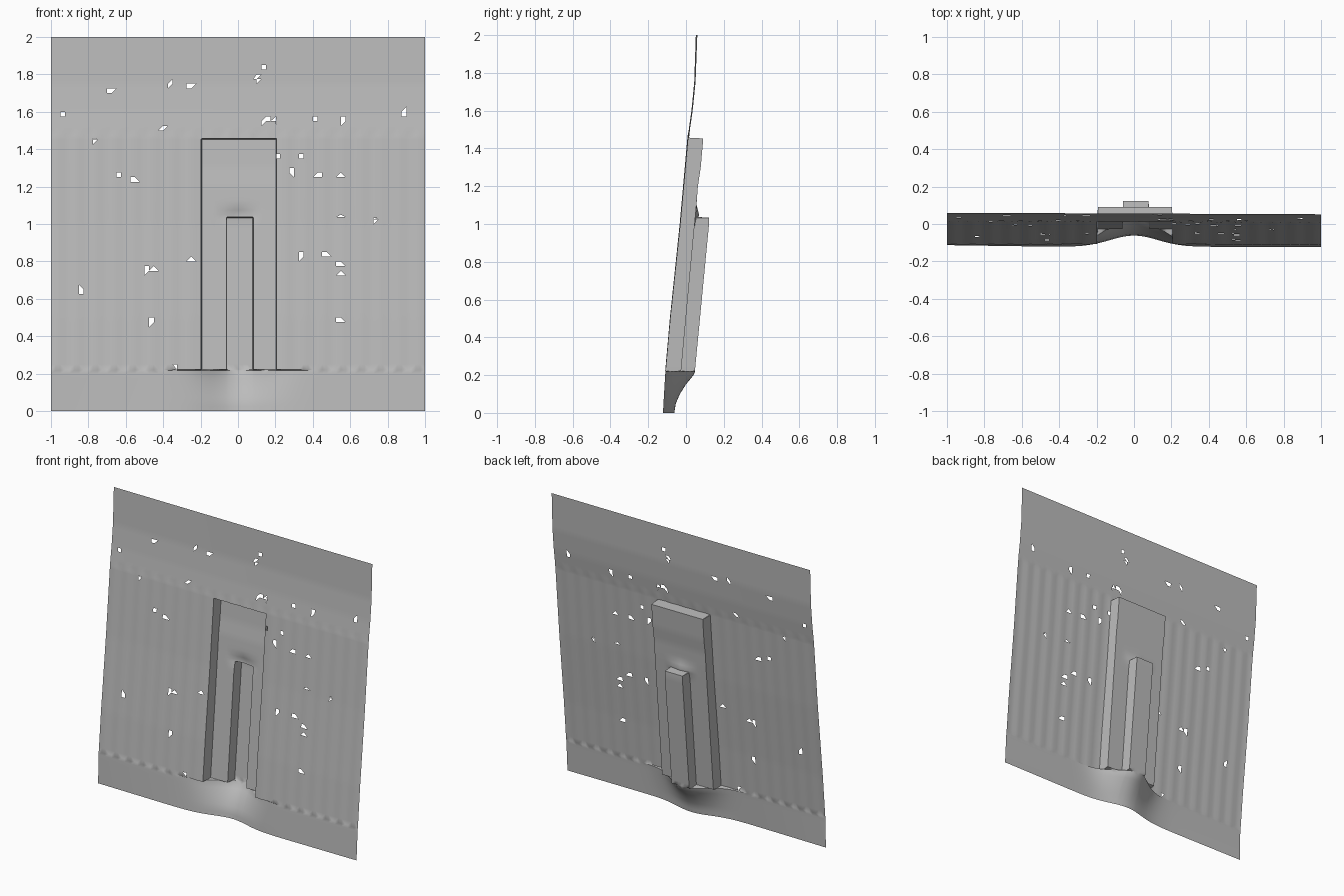
import bpy
import bmesh
import math
import random
from mathutils import Vector

random.seed(4)
cube = bpy.data.objects.get("Cube")
if cube:
    bpy.data.objects.remove(cube)

# Plain grey plaster
grey = bpy.data.materials.new("plain grey")
grey.use_nodes = True
colour = (0.5, 0.5, 0.5, 1)
grey.diffuse_color = colour
grey.node_tree.nodes["Principled BSDF"].inputs["Base Color"].default_value = colour

SILL = 0.22
OUTER = (-0.195, 0.205, 1.455)   # left edge, right edge, top
INNER = (-0.06, 0.08, 1.035)
GAP = 0.002


def interpolate(points, t):
    """Smoothly follow a short profile of (position, value) points."""
    for (a, va), (b, vb) in zip(points, points[1:]):
        if t <= b:
            return va + (vb - va) * max(0, (t - a) / (b - a))
    return points[-1][1]


def inside(box, x, z):
    return box[0] < x < box[1] and SILL < z < box[2]


# Side profiles of the sheet, the recess and the deeper slot
wall = [(0, -.122), (.2, -.11), (.5, -.083), (1, -.03), (1.46, .012),
        (1.6, .032), (1.75, .047), (2, .056)]
recess = [(.2, -.028), (1.1, .055), (1.2, .063), (1.3, .078), (1.46, .092)]
slot = [(.2, .045), (1, .122), (1.04, .122)]
bulge = [(0, .06), (.05, .065), (.1, .084), (.15, .112), (.2, .15), (.23, .16)]


def depth(x, z):
    if inside(INNER, x, z):
        return interpolate(slot, z)
    if inside(OUTER, x, z):
        lip = 0.02 * max(0, 1 - abs(z - 1.045) / .06) * max(0, 1 - abs(x) / .12)
        return interpolate(recess, z) + lip
    y = interpolate(wall, z)
    if z < SILL:
        y += interpolate(bulge, z) * math.exp(-(x / .18) ** 2)
        y += .015 * max(0, -x - .4) * (1 - z / SILL)
    elif z < 1.5:
        y += .002 * math.cos(x * 62)     # faint vertical ripples
    return y - .004 * x * z / 2


def lines(start, end, count, breaks):
    """Even grid lines, with a close pair at every sharp step."""
    even = [start + (end - start) * i / count for i in range(count + 1)]
    kept = [v for v in even if all(abs(v - b) > .008 for b in breaks)]
    return sorted(kept + [b + s * GAP for b in breaks for s in (-1, 1)])


xs = lines(-1, 1, 80, [*OUTER[:2], *INNER[:2]])
zs = lines(0, 2, 80, [SILL, OUTER[2], INNER[2]])

# Small torn holes, as x and z of their middles
holes = [(-.93, 1.58), (-.68, 1.72), (-.37, 1.75), (-.25, 1.74), (.1, 1.78),
         (.13, 1.83), (-.4, 1.52), (-.77, 1.45), (.42, 1.56), (.56, 1.55),
         (.89, 1.6), (.22, 1.36), (.34, 1.36), (.29, 1.28), (.43, 1.27),
         (.55, 1.26), (-.63, 1.26), (-.55, 1.24), (.55, 1.04), (.73, 1.02),
         (-.84, .64), (-.49, .76), (-.45, .77), (-.25, .8), (.34, .83),
         (.47, .84), (.55, .78), (.55, .74), (-.46, .48), (.55, .49),
         (-.33, .23), (.14, 1.55), (.17, 1.56), (.2, 1.55)]

# Wall sheet with the recess pressed into it
bm = bmesh.new()
grid = [[bm.verts.new((x, depth(x, z), z)) for x in xs] for z in zs]
for low, high in zip(grid, grid[1:]):
    for i in range(len(xs) - 1):
        bm.faces.new((low[i], low[i + 1], high[i + 1], high[i]))
bmesh.ops.triangulate(bm, faces=bm.faces[:])

# Tear out the triangles nearest each hole
torn = set()
for x, z in holes:
    middle = Vector((x, z))
    near = sorted(bm.faces, key=lambda f: (f.calc_center_median().xz - middle).length)
    torn.update(near[:random.choice((2, 3))])
bmesh.ops.delete(bm, geom=list(torn), context='FACES')

mesh = bpy.data.meshes.new("recessed_wall")
bm.to_mesh(mesh)
bm.free()
mesh.materials.append(grey)
sheet = bpy.data.objects.new("recessed_wall", mesh)
bpy.context.collection.objects.link(sheet)
bpy.context.view_layer.objects.active = sheet
sheet.select_set(True)
bpy.ops.object.shade_smooth_by_angle(angle=math.radians(40))
